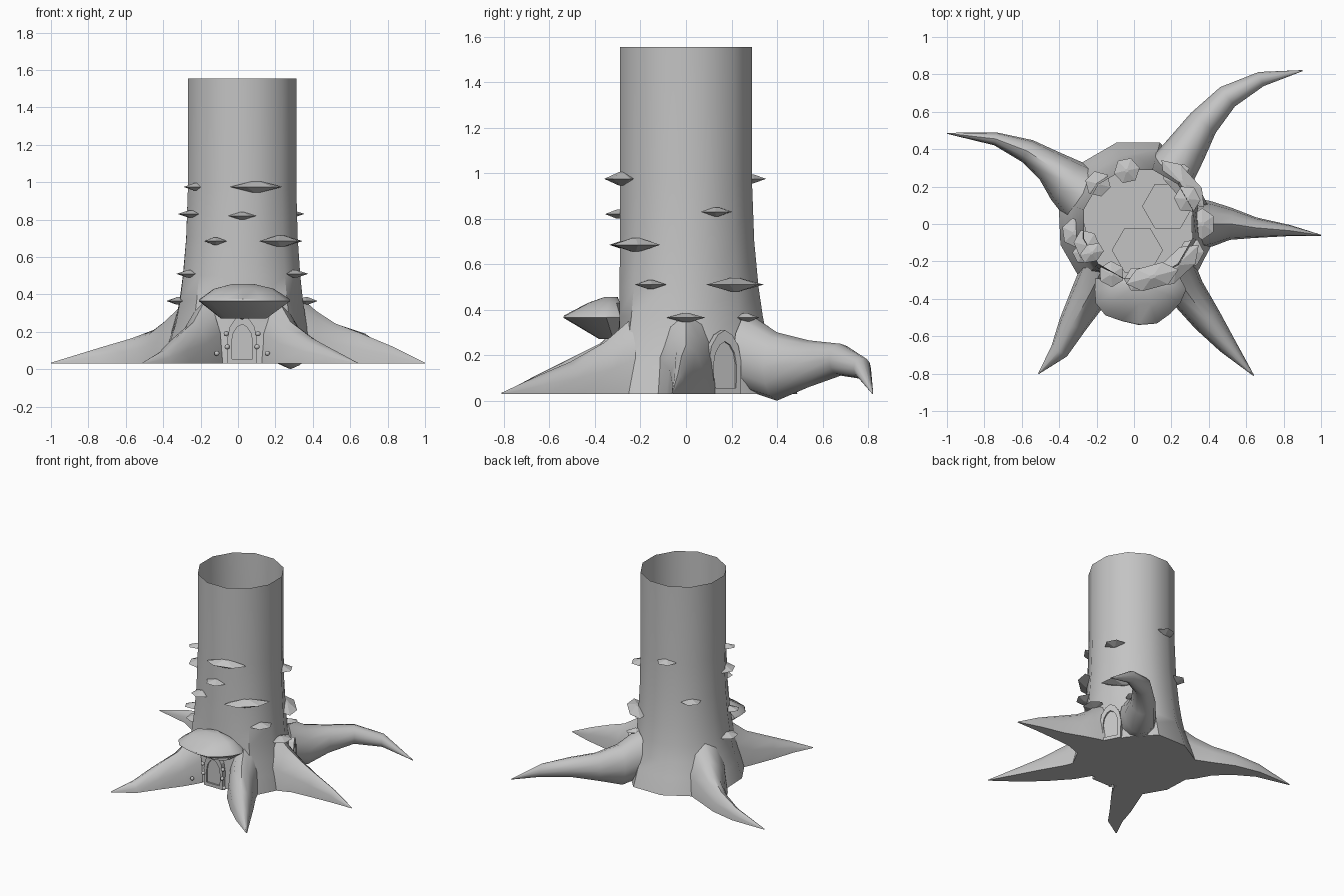
import bpy, bmesh
from math import sin, cos, pi, radians
from mathutils import Vector, Matrix

cube = bpy.data.objects.get("Cube")
if cube:
    bpy.data.objects.remove(cube)

bark = bpy.data.materials.new("bark_grey")
bark.use_nodes = True
bark.diffuse_color = (0.55, 0.55, 0.55, 1)
bark.node_tree.nodes["Principled BSDF"].inputs["Base Color"].default_value = (0.55, 0.55, 0.55, 1)

GROUND = 0.03
AXIS = Vector((0.022, 0, 0))


def finish(name, bm, smooth=None):
    """Turn a bmesh into a named object, smooth below the given angle."""
    bmesh.ops.recalc_face_normals(bm, faces=bm.faces)
    mesh = bpy.data.meshes.new(name)
    bm.to_mesh(mesh)
    bm.free()
    mesh.materials.append(bark)
    obj = bpy.data.objects.new(name, mesh)
    bpy.context.collection.objects.link(obj)
    if smooth:
        bpy.ops.object.select_all(action='DESELECT')
        obj.select_set(True)
        bpy.context.view_layer.objects.active = obj
        bpy.ops.object.shade_smooth_by_angle(angle=radians(smooth))
    return obj


def loft(name, rings, cap_start=True, cap_end=True, smooth=None):
    """Skin a list of equally sized point rings."""
    bm = bmesh.new()
    loops = [[bm.verts.new(p) for p in ring] for ring in rings]
    n = len(loops[0])
    for a, b in zip(loops, loops[1:]):
        for i in range(n):
            j = (i + 1) % n
            bm.faces.new((a[i], a[j], b[j], b[i]))
    if cap_start:
        bm.faces.new(loops[0][::-1])
    if cap_end:
        bm.faces.new(loops[-1])
    bmesh.ops.remove_doubles(bm, verts=bm.verts, dist=0.0005)
    return finish(name, bm, smooth)


# Trunk: open tube whose foot flares differently in each direction
foot = [0.37, 0.38, 0.45, 0.45, 0.45, 0.44, 0.43, 0.43, 0.31, 0.31, 0.42, 0.41]
flare = [(GROUND, 1), (0.15, 0.75), (0.25, 0.5), (0.37, 0.33), (0.5, 0.2),
         (0.7, 0.07), (0.97, 0), (1.555, 0)]


def trunk_point(i, z, f):
    a = radians(15 + 30 * i)
    r = 0.3 + (foot[i] - 0.3) * f
    return AXIS + Vector((r * cos(a), r * sin(a), z))


loft("trunk", [[trunk_point(i, z, f) for i in range(12)] for z, f in flare],
     cap_end=False, smooth=40)


# Roots: stations are x, y, half width, bottom, top
def root(name, stations, arched=False, sides=12):
    rings = []
    pts = [Vector((s[0], s[1], 0)) for s in stations]
    for k, (x, y, w, low, high) in enumerate(stations):
        along = (pts[min(k + 1, len(pts) - 1)] - pts[max(k - 1, 0)]).normalized()
        side = Vector((along.y, -along.x, 0))
        ring = []
        for i in range(sides):
            a = 2 * pi * i / sides
            h = (sin(a) + 1) / 2 if arched else max(0, sin(a))
            p = pts[k] + side * w * cos(a)
            p.z = low + (high - low) * h
            ring.append(p)
        rings.append(ring)
    return loft(name, rings, smooth=50)


G = GROUND
root("left_root", [(0.33, 0, 0.14, G, 0.39), (0.42, 0, 0.12, G, 0.31),
                   (0.52, 0, 0.085, G, 0.245), (0.65, -0.02, 0.055, G, 0.195),
                   (0.83, -0.035, 0.03, G, 0.12), (1, -0.06, 0.003, G, 0.035)])
root("right_root", [(-0.27, 0.16, 0.16, G, 0.37), (-0.36, 0.23, 0.13, G, 0.28),
                    (-0.45, 0.31, 0.09, G, 0.21), (-0.57, 0.39, 0.065, G, 0.165),
                    (-0.74, 0.455, 0.035, G, 0.115), (-1, 0.485, 0.003, G, 0.035)])
root("front_left_root", [(0.22, -0.24, 0.11, G, 0.36), (0.28, -0.36, 0.1, G, 0.255),
                         (0.39, -0.51, 0.08, G, 0.17), (0.5, -0.65, 0.05, G, 0.11),
                         (0.64, -0.81, 0.003, G, 0.035)])
root("front_right_root", [(-0.18, -0.26, 0.11, G, 0.36), (-0.24, -0.38, 0.1, G, 0.25),
                          (-0.33, -0.54, 0.075, G, 0.17), (-0.4, -0.68, 0.05, G, 0.1),
                          (-0.51, -0.8, 0.003, G, 0.035)])
root("back_arched_root", [(0.2, 0.28, 0.13, 0.04, 0.38), (0.28, 0.4, 0.11, 0, 0.3),
                          (0.37, 0.54, 0.085, 0.06, 0.265), (0.5, 0.68, 0.065, 0.11, 0.25),
                          (0.68, 0.775, 0.04, 0.095, 0.19),
                          (0.9, 0.82, 0.003, 0.03, 0.035)], arched=True)


# Shelf fungi: flattened six-sided double cones around the trunk
def fungus(name, degrees, z, half, thick=0.03, reach=0.07):
    a = radians(degrees)
    f = max(0, (0.97 - z) / 0.6) ** 2 * 0.05
    centre = AXIS + Vector((cos(a), sin(a), 0)) * (0.292 + f)
    centre.z = z
    turn = Matrix.Rotation(a - pi / 2, 3, 'Z')
    rings = []
    for scale, h in ((0.15, -thick), (1, 0), (0.15, thick)):
        rings.append([centre + turn @ Vector((half * scale * cos(i * pi / 3),
                                              reach * scale * sin(i * pi / 3), h))
                      for i in range(6)])
    loft(name, rings)


shelves = [(-75, 0.975, 0.145), (102, 0.975, 0.07), (212, 0.975, 0.05),
           (27, 0.83, 0.075), (270, 0.82, 0.075), (203, 0.83, 0.09),
           (-47, 0.685, 0.16), (242, 0.685, 0.07), (135, 0.685, 0.07),
           (-29, 0.51, 0.08), (42, 0.51, 0.17), (208, 0.51, 0.06),
           (0, 0.365, 0.085), (50, 0.365, 0.04), (188, 0.365, 0.08)]
for n, (deg, z, half) in enumerate(shelves):
    fungus(f"shelf_fungus_{n + 1}", deg, z, half, 0.03 if half > 0.1 else 0.02)

# Awning: one large fungus cap over the front door, with a wavy rim
rings = []
for z, rx, ry, y in ((0.27, 0.12, 0.06, -0.32), (0.365, 0.245, 0.19, -0.35),
                     (0.375, 0.24, 0.185, -0.35), (0.43, 0.16, 0.09, -0.34),
                     (0.455, 0.06, 0.03, -0.33)):
    ring = []
    for i in range(16):
        a = 2 * pi * i / 16
        wave = 1 + 0.04 * cos(5 * a)
        ring.append(Vector((0.025 + rx * cos(a) * wave,
                            min(y + ry * sin(a) * wave, -0.29), z)))
    rings.append(ring)
loft("awning", rings, smooth=35)


# Doors: pointed arch panel with a raised frame
def arch(half, low, high, depth):
    spring = low + (high - low) * 0.5
    right = [(half, low), (half * 1.02, spring)]
    for t in (0.35, 0.7):
        right.append((half * cos(t * pi / 2), spring + (high - spring) * sin(t * pi / 2) * 0.96))
    outline = right + [(0, high)] + [(-x, z) for x, z in reversed(right)]
    return [Vector((x, depth, z)) for x, z in outline]


def door(name, degrees, distance, top):
    place = (Matrix.Translation(AXIS) @ Matrix.Rotation(radians(degrees + 90), 4, 'Z')
             @ Matrix.Translation((0, -distance, 0)))
    frame = loft(name + "_frame", [arch(0.055, 0.055, top - 0.05, 0.02),
                                   arch(0.055, 0.055, top - 0.05, -0.02),
                                   arch(0.078, GROUND, top, -0.02),
                                   arch(0.078, GROUND, top, 0.02)],
                 cap_start=False, cap_end=False)
    panel = loft(name + "_panel", [arch(0.058, 0.05, top - 0.045, 0.01),
                                   arch(0.058, 0.05, top - 0.045, -0.008)])
    frame.matrix_world = panel.matrix_world = place


door("front_door", 270, 0.31, 0.29)
door("side_door", 27, 0.358, 0.31)

# Small round studs around the front door
studs = [(-0.085, 0.19, -0.335), (0.085, 0.19, -0.335), (-0.08, 0.12, -0.335),
         (0.08, 0.12, -0.335), (0, 0.28, -0.335), (-0.135, 0.085, -0.39), (0.135, 0.085, -0.39)]
for n, (x, z, y) in enumerate(studs):
    bm = bmesh.new()
    bmesh.ops.create_icosphere(bm, subdivisions=2, radius=0.014,
                               matrix=Matrix.Translation((x + AXIS.x, y, z)))
    finish(f"stud_{n + 1}", bm, 60)

# Hexagonal floor slabs inside the hollow trunk
for name, x, y in (("front_floor_slab", 0.018, -0.14), ("side_floor_slab", 0.18, 0.095)):
    loft(name, [[Vector((x + 0.137 * cos(i * pi / 3), y + 0.137 * sin(i * pi / 3), z))
                 for i in range(6)] for z in (0.032, 0.04)])
